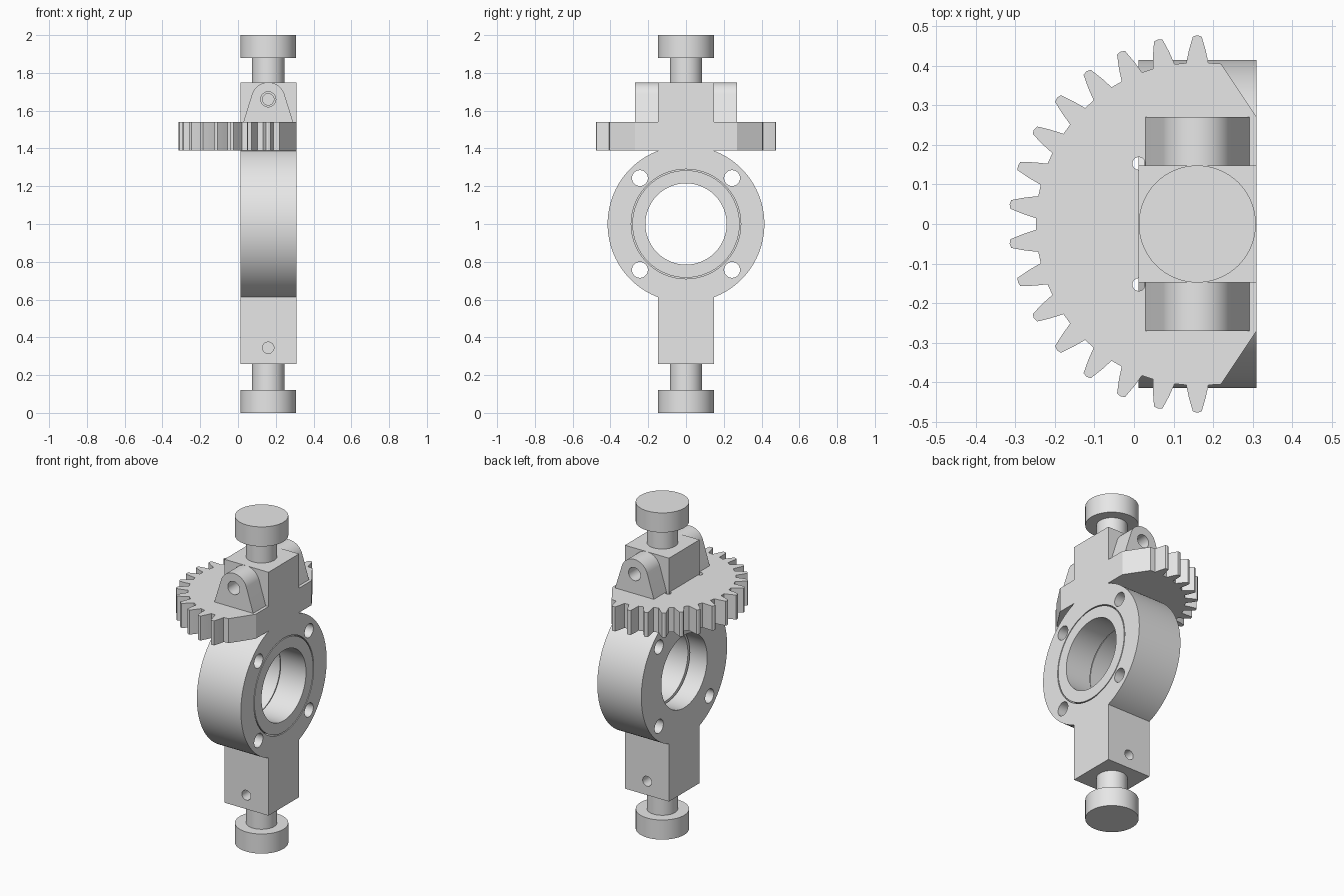
import bpy, bmesh, math

if "Cube" in bpy.data.objects:
    bpy.data.objects.remove(bpy.data.objects["Cube"], do_unlink=True)

steel = bpy.data.materials.new("plain grey metal")
steel.use_nodes = True
steel.diffuse_color = (0.8, 0.8, 0.8, 1)
steel.node_tree.nodes["Principled BSDF"].inputs["Base Color"].default_value = (0.8, 0.8, 0.8, 1)

CX = 0.16            # centre line of the shaft
X0, X1 = 0.012, 0.31  # body thickness
HALF = 0.148         # half width of the block


def arc(a, b, r, start=0, end=360, n=64):
    """Points along an arc; a full circle leaves out the repeated end."""
    count = n if end - start == 360 else n + 1
    angles = [math.radians(start + (end - start) * i / n) for i in range(count)]
    return [(a + r * math.cos(t), b + r * math.sin(t)) for t in angles]


def prism(name, points, axis, lo, hi):
    """Extrude a flat outline along x, y or z."""
    place = {"x": lambda a, b, c: (c, a, b),
             "y": lambda a, b, c: (a, c, b),
             "z": lambda a, b, c: (a, b, c)}[axis]
    bm = bmesh.new()
    bottom = [bm.verts.new(place(a, b, lo)) for a, b in points]
    top = [bm.verts.new(place(a, b, hi)) for a, b in points]
    bm.faces.new(bottom)
    bm.faces.new(top)
    for i in range(len(points)):
        j = (i + 1) % len(points)
        bm.faces.new((bottom[i], bottom[j], top[j], top[i]))
    bmesh.ops.recalc_face_normals(bm, faces=bm.faces)
    mesh = bpy.data.meshes.new(name)
    bm.to_mesh(mesh)
    bm.free()
    mesh.materials.append(steel)
    obj = bpy.data.objects.new(name, mesh)
    bpy.context.collection.objects.link(obj)
    return obj


def activate(obj):
    bpy.ops.object.select_all(action="DESELECT")
    obj.select_set(True)
    bpy.context.view_layer.objects.active = obj


def drill(obj, a, b, r, axis, lo, hi):
    """Cut a round hole and discard the cutter."""
    cutter = prism("cutter", arc(a, b, r, n=48 if r < 0.1 else 96), axis, lo, hi)
    cutter.hide_render = True
    activate(obj)
    mod = obj.modifiers.new("hole", "BOOLEAN")
    mod.operation = "DIFFERENCE"
    mod.solver = "EXACT"
    mod.object = cutter
    bpy.ops.object.modifier_apply(modifier=mod.name)
    bpy.data.objects.remove(cutter, do_unlink=True)


def finish(obj):
    activate(obj)
    bpy.ops.object.shade_smooth_by_angle(angle=math.radians(25))


# Housing: round ring with a square block above and below
R = 0.415
t = math.degrees(math.acos(HALF / R))
outline = ([(-HALF, 0.26), (HALF, 0.26)] + arc(0, 1, R, -t, t)
           + [(HALF, 1.75), (-HALF, 1.75)] + arc(0, 1, R, 180 - t, 180 + t))
housing = prism("housing", outline, "x", X0, X1)
drill(housing, 0, 1, 0.222, "x", -0.1, 0.4)     # bore
drill(housing, 0, 1, 0.29, "x", 0.13, 0.4)      # bearing seat
for sy in (-1, 1):
    for sz in (-1, 1):
        drill(housing, sy * 0.244, 1 + sz * 0.243, 0.042, "x", -0.1, 0.4)
    lo, hi = sorted((sy * 0.07, sy * 0.2))
    drill(housing, CX, 0.345, 0.03, "y", lo, hi)
    drill(housing, CX, 1.66, 0.03, "y", lo, hi)
finish(housing)

# Bearing ring in its seat
bearing = prism("bearing_ring", arc(0, 1, 0.284, n=96), "x", 0.138, X1)
drill(bearing, 0, 1, 0.215, "x", 0, 0.4)
finish(bearing)

# Half gear with a trimmed flat side
tooth = [(0.407, -0.028), (0.44, -0.021), (0.474, -0.011),
         (0.477, 0), (0.474, 0.011), (0.44, 0.021), (0.407, 0.028)]
points = [(X1, -0.27), (X1, 0.27), (0.22, 0.405)]
for k in range(16):
    a = math.radians(90 + 12 * k)
    points += [(CX + r * math.cos(a) - w * math.sin(a),
                r * math.sin(a) + w * math.cos(a)) for r, w in tooth]
points.append((0.22, -0.405))
gear = prism("gear_sector", points, "z", 1.39, 1.54)
for sy in (-1, 1):
    drill(gear, X0, sy * 0.153, 0.016, "z", 1.3, 1.6)
finish(gear)

# Rounded lugs on both sides of the upper block
profile = [(0.027, 1.535), (0.293, 1.535)] + arc(CX, 1.66, 0.09, 18, 162, 32)
for side, sy in (("front", -1), ("back", 1)):
    lo, hi = sorted((sy * HALF, sy * 0.27))
    lug = prism(side + "_lug", profile, "y", lo, hi)
    drill(lug, CX, 1.66, 0.04, "y", lo - 0.05, hi + 0.05)
    finish(lug)

# Shaft stubs and end caps
for name, r, lo, hi in (("lower_cap", HALF, 0, 0.12), ("lower_stem", 0.086, 0.11, 0.27),
                        ("upper_stem", 0.086, 1.74, 1.89), ("upper_cap", HALF, 1.88, 2)):
    finish(prism(name, arc(CX, 0, r), "z", lo, hi))
